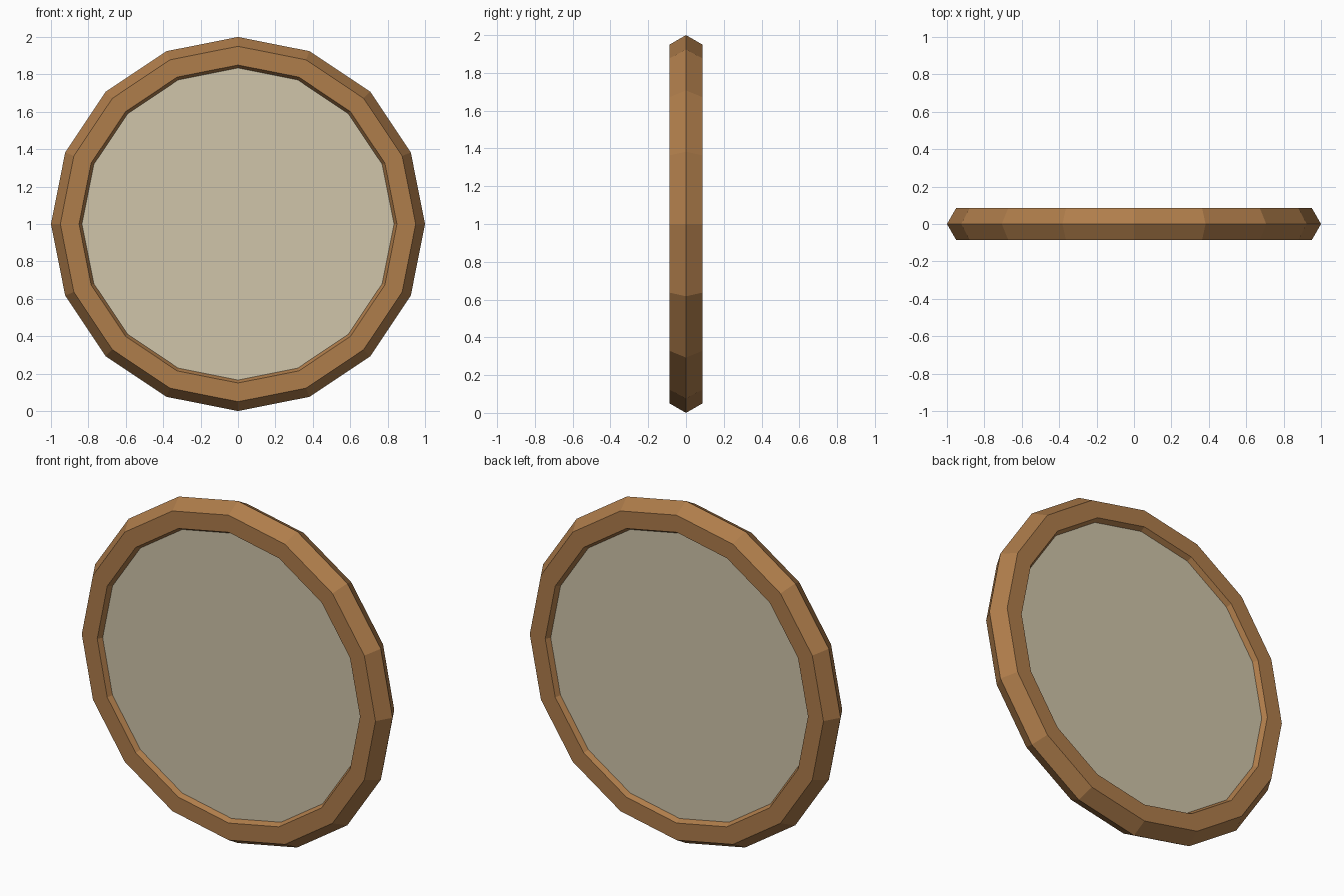
import bpy
import math

cube = bpy.data.objects.get("Cube")
if cube:
    bpy.data.objects.remove(cube, do_unlink=True)

SIDES = 16
UPRIGHT = (math.pi / 2, 0, 0)
CENTRE = (0, 0, 1)


def material(name, rgb):
    mat = bpy.data.materials.new(name)
    mat.use_nodes = True
    colour = (*rgb, 1)
    mat.diffuse_color = colour
    bsdf = next(n for n in mat.node_tree.nodes if n.type == "BSDF_PRINCIPLED")
    bsdf.inputs["Base Color"].default_value = colour
    return mat


def finish(name, mat):
    obj = bpy.context.object
    obj.name = obj.data.name = name
    obj.data.materials.clear()
    obj.data.materials.append(mat)
    bpy.ops.object.shade_flat()
    return obj


wood = material("warm brown wood", (0.43, 0.205, 0.07))
skin = material("pale beige skin", (0.63, 0.56, 0.40))

# Hexagonal-section hoop
bpy.ops.mesh.primitive_torus_add(
    major_segments=SIDES, minor_segments=6, major_radius=0.9, minor_radius=0.1,
    location=CENTRE, rotation=UPRIGHT)
finish("hoop", wood)

# Stretched disc, recessed on both faces and seated in the hoop
bpy.ops.mesh.primitive_cylinder_add(
    vertices=SIDES, radius=0.845, depth=0.118, end_fill_type="NGON",
    location=CENTRE, rotation=UPRIGHT)
finish("drum_skin", skin)
